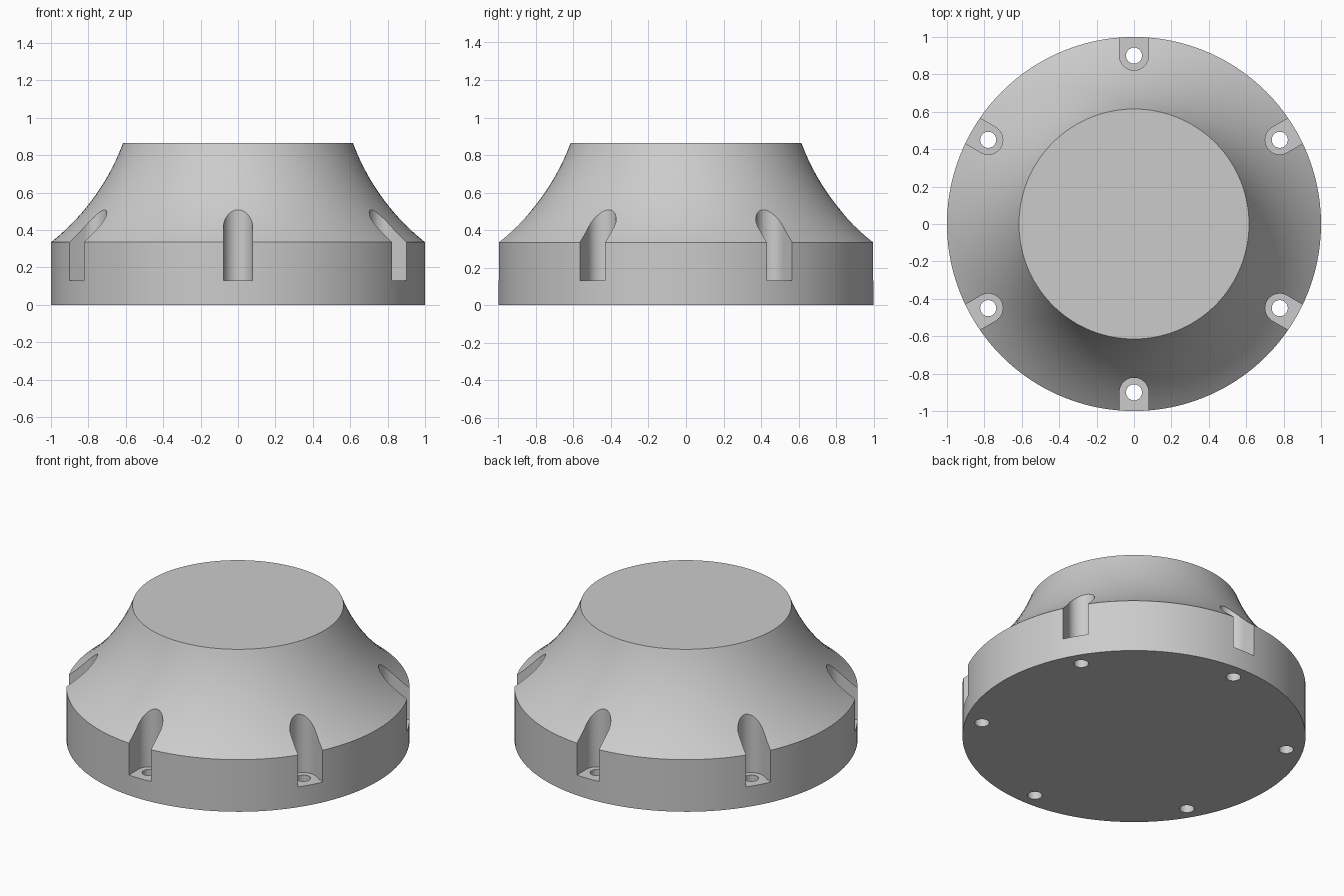
import bpy, bmesh, math
from mathutils import Vector, Matrix

if "Cube" in bpy.data.objects:
    bpy.data.objects.remove(bpy.data.objects["Cube"], do_unlink=True)

SEGMENTS = 120
BOLT_COUNT = 6
BOLT_RING = 0.9
SLOT_HALF = 0.078
HOLE_RADIUS = 0.043
SLOT_FLOOR = 0.13

# Material
grey = bpy.data.materials.new("light grey")
grey.use_nodes = True
colour = (0.6, 0.6, 0.6, 1)
grey.diffuse_color = colour
grey.node_tree.nodes["Principled BSDF"].inputs["Base Color"].default_value = colour


def make_object(name, bm):
    bmesh.ops.recalc_face_normals(bm, faces=bm.faces)
    mesh = bpy.data.meshes.new(name)
    bm.to_mesh(mesh)
    bm.free()
    obj = bpy.data.objects.new(name, mesh)
    bpy.context.collection.objects.link(obj)
    mesh.materials.append(grey)
    return obj


def arc(start, end, sagitta, steps):
    """Circular arc between two points, bulging to the left of travel."""
    a, b = Vector(start), Vector(end)
    along = (b - a).normalized()
    side = Vector((-along.y, along.x))
    half = (b - a).length / 2
    radius = (half ** 2 + sagitta ** 2) / (2 * sagitta)
    centre = (a + b) / 2 + side * (sagitta - radius)
    sweep = math.asin(half / radius)
    angles = [sweep * (2 * i / steps - 1) for i in range(steps + 1)]
    return [centre + radius * (math.sin(t) * along + math.cos(t) * side) for t in angles]


def revolve(name, profile):
    bm = bmesh.new()
    rings = []
    for r, z in profile:
        angles = [math.tau * i / SEGMENTS for i in range(SEGMENTS)]
        rings.append([bm.verts.new((r * math.cos(t), r * math.sin(t), z)) for t in angles])
    for low, high in zip(rings, rings[1:]):
        for i in range(SEGMENTS):
            j = (i + 1) % SEGMENTS
            bm.faces.new((low[i], low[j], high[j], high[i]))
    bm.faces.new(rings[0])
    bm.faces.new(rings[-1])
    return make_object(name, bm)


def ring_of_prisms(name, outline, bottom, top):
    """Extrude an outline vertically and repeat it around the bolt circle."""
    bm = bmesh.new()
    for k in range(BOLT_COUNT):
        turn = Matrix.Rotation(math.radians(90) + math.tau * k / BOLT_COUNT, 4, "Z")
        low = [bm.verts.new(turn @ Vector((x, y, bottom))) for x, y in outline]
        high = [bm.verts.new(turn @ Vector((x, y, top))) for x, y in outline]
        n = len(outline)
        bm.faces.new(low)
        bm.faces.new(high)
        for i in range(n):
            j = (i + 1) % n
            bm.faces.new((low[i], low[j], high[j], high[i]))
    return make_object(name, bm)


# Flared body: straight rim, concave shoulder, flat top
shoulder = arc((1, 0.335), (0.615, 0.865), 0.045, 20)
body = revolve("flared_base", [(1, 0)] + [tuple(p) for p in shoulder])

# Bolt slots open to the outside, with a rounded inner end
half_turn = [math.pi * (0.5 + i / 24) for i in range(25)]
slot_outline = [(BOLT_RING + SLOT_HALF * math.cos(t), SLOT_HALF * math.sin(t)) for t in half_turn]
slot_outline += [(1.2, -SLOT_HALF), (1.2, SLOT_HALF)]
slots = ring_of_prisms("slot_cutter", slot_outline, SLOT_FLOOR, 1.2)

# Through holes in the slot floors
full_turn = [math.tau * i / 32 for i in range(32)]
hole_outline = [(BOLT_RING + HOLE_RADIUS * math.cos(t), HOLE_RADIUS * math.sin(t)) for t in full_turn]
holes = ring_of_prisms("hole_cutter", hole_outline, -0.1, 0.25)

for cutter in (slots, holes):
    cutter.hide_render = True
    mod = body.modifiers.new(cutter.name, "BOOLEAN")
    mod.operation = "DIFFERENCE"
    mod.solver = "EXACT"
    mod.object = cutter

# Apply the cuts, then smooth the curved faces
bpy.context.view_layer.update()
cut_mesh = bpy.data.meshes.new_from_object(body.evaluated_get(bpy.context.evaluated_depsgraph_get()))
body.modifiers.clear()
body.data = cut_mesh
for cutter in (slots, holes):
    bpy.data.objects.remove(cutter, do_unlink=True)

bpy.ops.object.select_all(action="DESELECT")
body.select_set(True)
bpy.context.view_layer.objects.active = body
bpy.ops.object.shade_smooth_by_angle(angle=math.radians(25))
